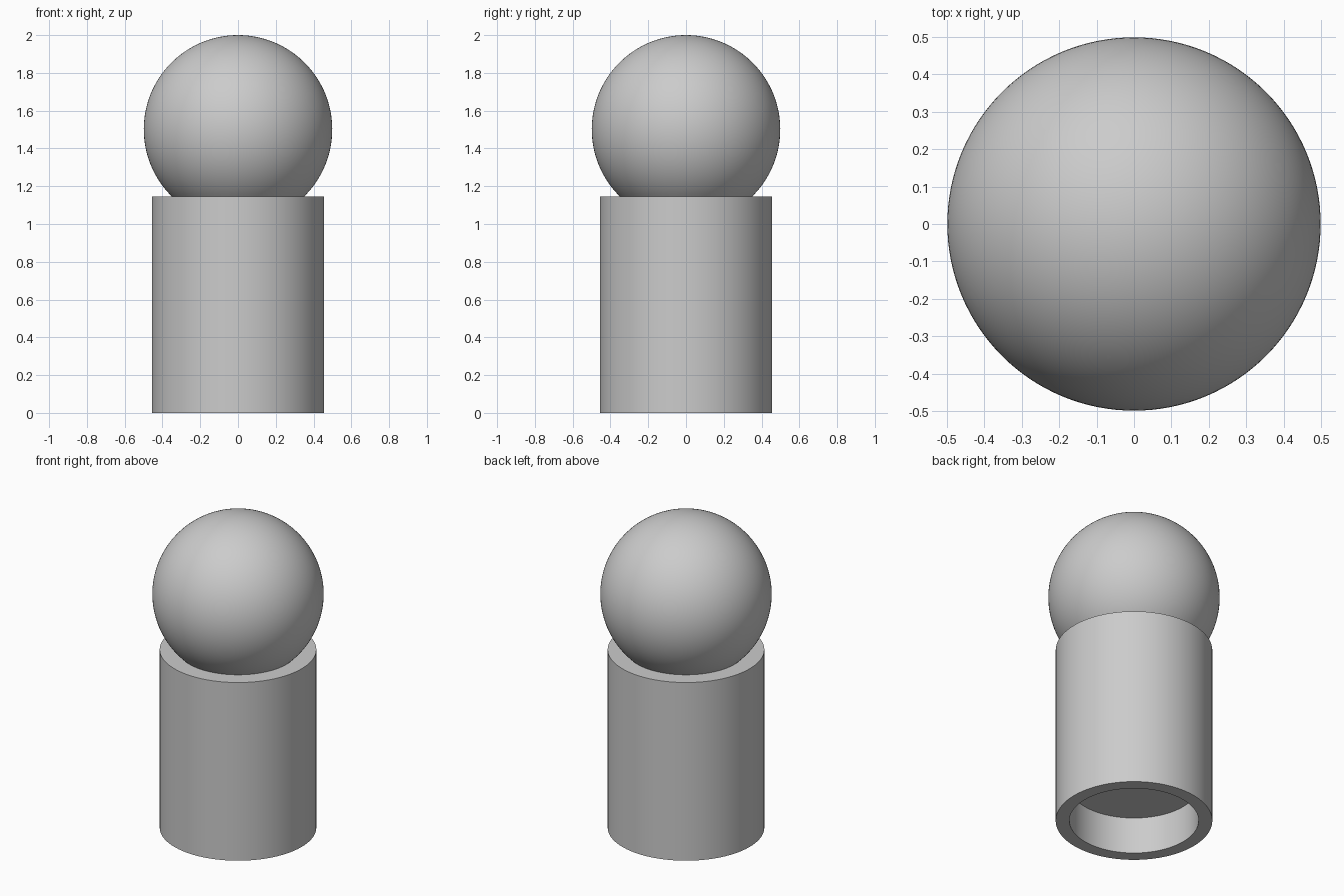
import bpy, bmesh, math

if "Cube" in bpy.data.objects:
    bpy.data.objects.remove(bpy.data.objects["Cube"])

SEGMENTS = 128
BODY_R, BODY_H = 0.456, 1.145
BORE_R, BORE_D = 0.376, 0.235
BALL_R = 0.499
BALL_Z = 2.0 - BALL_R

grey = bpy.data.materials.new("light grey")
grey.diffuse_color = (0.6, 0.6, 0.6, 1.0)
grey.use_nodes = True
grey.node_tree.nodes["Principled BSDF"].inputs["Base Color"].default_value = grey.diffuse_color


def lathe(name, profile):
    """Revolve an (r, z) profile about z; points on the axis become poles."""
    bm = bmesh.new()
    verts = [bm.verts.new((r, 0, z)) for r, z in profile]
    edges = [bm.edges.new(pair) for pair in zip(verts, verts[1:])]
    bmesh.ops.spin(bm, geom=verts + edges, axis=(0, 0, 1), cent=(0, 0, 0),
                   angle=math.tau, steps=SEGMENTS, use_merge=False)
    bmesh.ops.remove_doubles(bm, verts=bm.verts, dist=1e-5)
    bmesh.ops.recalc_face_normals(bm, faces=bm.faces)
    mesh = bpy.data.meshes.new(name)
    bm.to_mesh(mesh)
    bm.free()
    mesh.materials.append(grey)
    obj = bpy.data.objects.new(name, mesh)
    bpy.context.collection.objects.link(obj)
    bpy.ops.object.select_all(action='DESELECT')
    obj.select_set(True)
    bpy.context.view_layer.objects.active = obj
    bpy.ops.object.shade_smooth_by_angle(angle=math.radians(30))
    return obj


# Ball arc, from the seam with the body up to the top pole
seam = math.asin((BODY_H - BALL_Z) / BALL_R)
STEPS = 56
angles = [seam + (math.pi / 2 - seam) * i / STEPS for i in range(STEPS)]
ball = [(BALL_R * math.cos(a), BALL_Z + BALL_R * math.sin(a)) for a in angles]

# One closed solid: blind bore, foot rim, wall, shoulder, then ball
lathe("ball_topped_post",
      [(0, BORE_D), (BORE_R, BORE_D), (BORE_R, 0), (BODY_R, 0), (BODY_R, BODY_H)]
      + ball + [(0, 2.0)])
